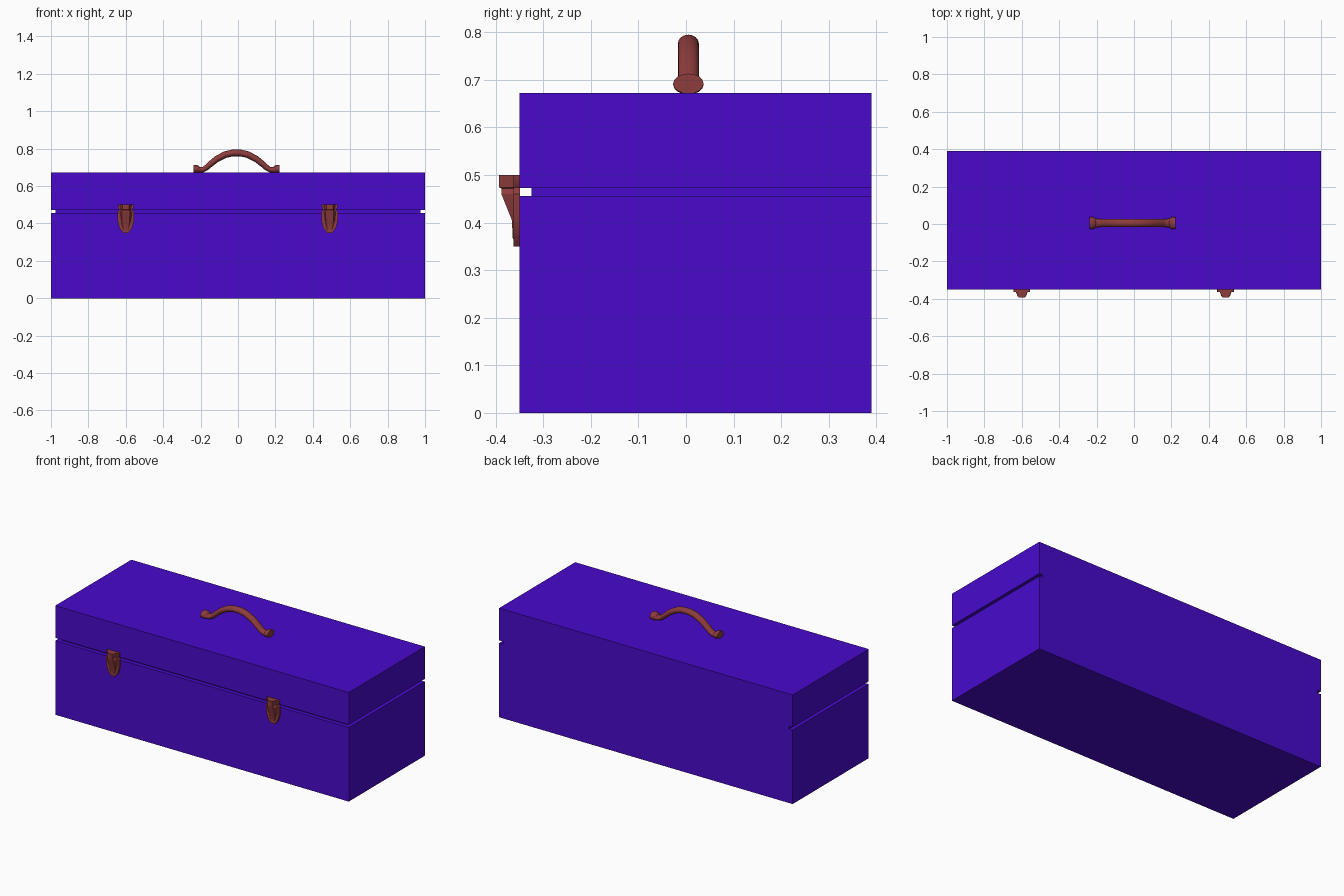
import bpy, bmesh, math
from mathutils import Vector

if "Cube" in bpy.data.objects:
    bpy.data.objects.remove(bpy.data.objects["Cube"])


def material(name, color):
    m = bpy.data.materials.new(name)
    m.diffuse_color = (*color, 1)
    m.use_nodes = True
    m.node_tree.nodes["Principled BSDF"].inputs["Base Color"].default_value = m.diffuse_color
    return m


PURPLE = material("purple_paint", (0.065, 0.003, 0.60))
BROWN = material("brown_fittings", (0.27, 0.045, 0.045))


def finish(name, bm, mat, smooth=None):
    bmesh.ops.recalc_face_normals(bm, faces=bm.faces)
    me = bpy.data.meshes.new(name)
    bm.to_mesh(me)
    bm.free()
    me.materials.append(mat)
    ob = bpy.data.objects.new(name, me)
    bpy.context.collection.objects.link(ob)
    if smooth:
        bpy.ops.object.select_all(action='DESELECT')
        ob.select_set(True)
        bpy.context.view_layer.objects.active = ob
        bpy.ops.object.shade_smooth_by_angle(angle=math.radians(smooth))
    return ob


def loft(bm, rings):
    """Skin a list of equal-sized point rings and cap both ends."""
    vs = [[bm.verts.new(p) for p in ring] for ring in rings]
    n = len(vs[0])
    for a, b in zip(vs, vs[1:]):
        for i in range(n):
            bm.faces.new((a[i], a[(i + 1) % n], b[(i + 1) % n], b[i]))
    bm.faces.new(vs[0])
    bm.faces.new(vs[-1])


def rect(hx, y0, y1, z):
    return [(-hx, y0, z), (hx, y0, z), (hx, y1, z), (-hx, y1, z)]


def box(name, hx, y0, y1, z0, z1):
    bm = bmesh.new()
    loft(bm, [rect(hx, y0, y1, z0), rect(hx, y0, y1, z1)])
    return finish(name, bm, PURPLE)


# Case: base, recessed lip (flush at the back as a hinge), and lid
box("case_base", 1.0, -0.35, 0.39, 0, 0.456)
box("inner_lip", 0.975, -0.325, 0.39, 0.456, 0.473)
box("case_lid", 1.0, -0.35, 0.39, 0.473, 0.672)

# Handle: half stations (x, z, y radius, thickness radius), mirrored into an arch
half = [(0.230, 0.692, 0.032, 0.021), (0.207, 0.690, 0.032, 0.021),
        (0.198, 0.686, 0.024, 0.015), (0.180, 0.687, 0.022, 0.014),
        (0.163, 0.697, 0.022, 0.015), (0.140, 0.717, 0.022, 0.016),
        (0.105, 0.745, 0.022, 0.017), (0.060, 0.768, 0.022, 0.018),
        (0.020, 0.777, 0.022, 0.018)]
stations = [(-x, z, ry, rz) for x, z, ry, rz in half] + half[::-1]
rings = []
for i, (x, z, ry, rz) in enumerate(stations):
    a, b = stations[max(i - 1, 0)], stations[min(i + 1, len(stations) - 1)]
    t = Vector((b[0] - a[0], 0, b[1] - a[1])).normalized()
    if i < 2 or i > len(stations) - 3:
        t = Vector((1, 0, 0))
    up = Vector((-t.z, 0, t.x))
    c = Vector((x - 0.008, 0.005, z))
    rings.append([c + Vector((0, ry * math.cos(k * math.pi / 8), 0))
                  + up * rz * math.sin(k * math.pi / 8) for k in range(16)])
bm = bmesh.new()
loft(bm, rings)
finish("carry_handle", bm, BROWN, 40)

# Latches: shield-shaped back plate with a tapering raised catch
outline = [(0.043, 0.500), (0.041, 0.484), (0.034, 0.474), (0.045, 0.460),
           (0.043, 0.410), (0.034, 0.375), (0.014, 0.350)]
shield = outline + [(-x, z) for x, z in outline[::-1]]
catch = [(0.500, 0.034, 0.017, -0.393), (0.474, 0.030, 0.017, -0.393),
         (0.472, 0.028, 0.017, -0.388), (0.460, 0.034, 0.022, -0.388),
         (0.405, 0.030, 0.020, -0.366), (0.365, 0.018, 0.012, -0.364)]
for side, cx in (("left", -0.60), ("right", 0.49)):
    bm = bmesh.new()
    loft(bm, [[(x, y, z) for x, z in shield] for y in (-0.349, -0.363)])
    loft(bm, [[(-wb, -0.356, z), (-wf, y, z), (wf, y, z), (wb, -0.356, z)]
              for z, wb, wf, y in catch])
    finish(side + "_latch", bm, BROWN, 30).location.x = cx
